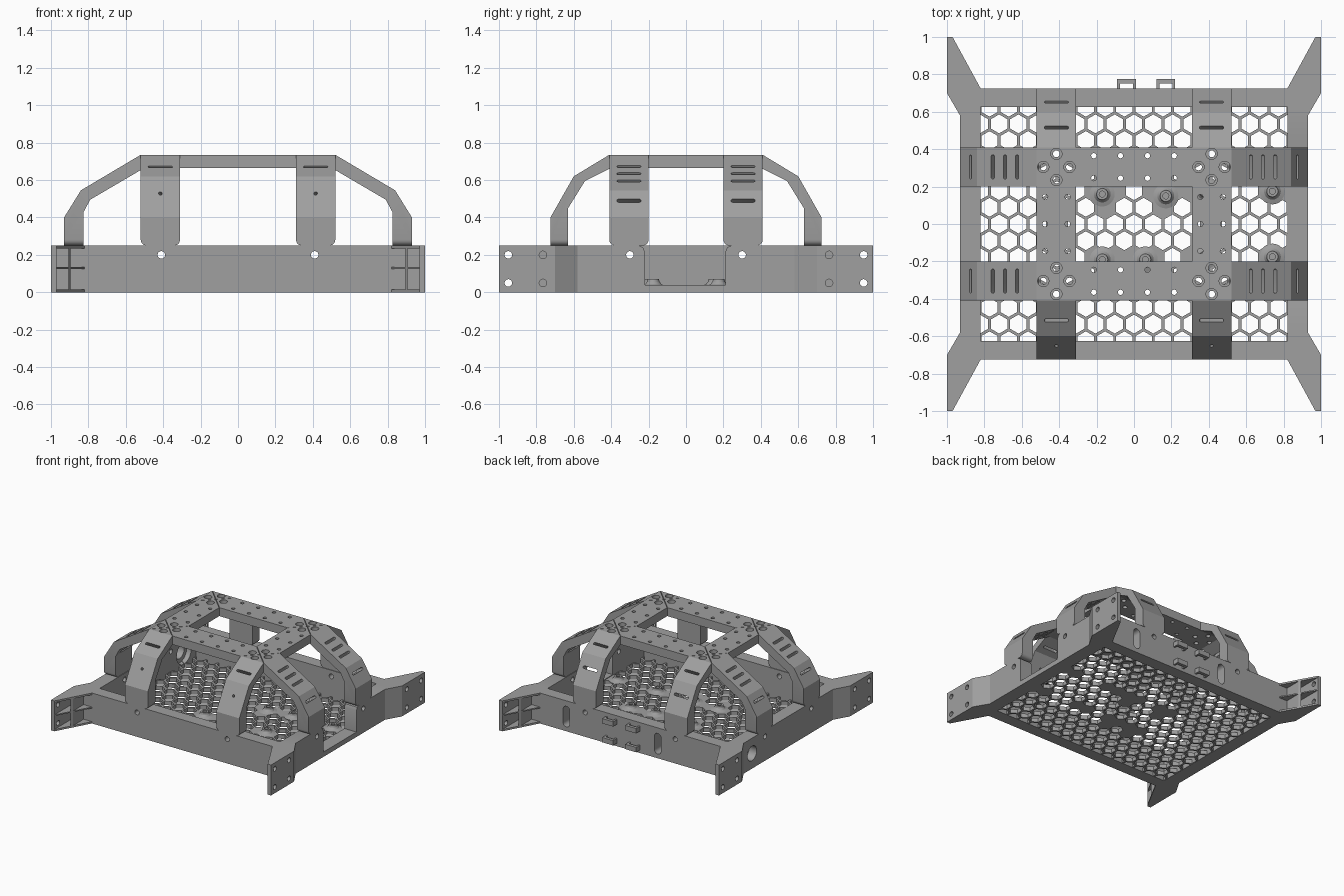
import bpy, bmesh
from math import pi, cos, sin, hypot, atan2, radians, sqrt
from mathutils import Vector, Matrix

cube = bpy.data.objects.get("Cube")
if cube:
    bpy.data.objects.remove(cube)

grey = bpy.data.materials.new("mid_grey")
grey.use_nodes = True
grey.diffuse_color = (0.35, 0.35, 0.35, 1)
grey.node_tree.nodes["Principled BSDF"].inputs["Base Color"].default_value = grey.diffuse_color
parts = []


def finish(bm, name):
    bmesh.ops.recalc_face_normals(bm, faces=bm.faces)
    mesh = bpy.data.meshes.new(name)
    bm.to_mesh(mesh)
    bm.free()
    mesh.materials.append(grey)
    ob = bpy.data.objects.new(name, mesh)
    bpy.context.collection.objects.link(ob)
    parts.append(ob)
    return ob


def add_prism(bm, outline, low, high, matrix=Matrix()):
    rings = [[bm.verts.new(matrix @ Vector((x, y, h))) for x, y in outline] for h in (low, high)]
    bm.faces.new(rings[0][::-1])
    bm.faces.new(rings[1])
    for i in range(len(outline)):
        j = (i + 1) % len(outline)
        bm.faces.new((rings[0][i], rings[0][j], rings[1][j], rings[1][i]))


def prism(name, outline, low, high, matrix=Matrix()):
    bm = bmesh.new()
    add_prism(bm, outline, low, high, matrix)
    return finish(bm, name)


def rect(x0, x1, y0, y1):
    return [(x0, y0), (x1, y0), (x1, y1), (x0, y1)]


def stadium(length, r, n=10):
    # a slot outline, or a circle when length is zero
    ends = [(1, -pi / 2), (-1, pi / 2)]
    return [(s * length / 2 + r * cos(a + pi * i / n), r * sin(a + pi * i / n))
            for s, a in ends for i in range(n + (length > 0))]


def facing(pos, normal, along):
    # frame with z on the normal and x along the slot
    z, x = Vector(normal).normalized(), Vector(along).normalized()
    m = Matrix((x, z.cross(x), z)).transposed().to_4x4()
    m.translation = pos
    return m


def cut(ob, cutters):
    # each cutter: outline, low, high, matrix
    bm = bmesh.new()
    for c in cutters:
        add_prism(bm, *c)
    tool = finish(bm, "cutter")
    parts.remove(tool)
    tool.hide_render = True
    mod = ob.modifiers.new("holes", 'BOOLEAN')
    mod.operation, mod.solver, mod.object, mod.use_self = 'DIFFERENCE', 'EXACT', tool, True
    bpy.context.view_layer.update()
    baked = bpy.data.meshes.new_from_object(ob.evaluated_get(bpy.context.evaluated_depsgraph_get()))
    ob.modifiers.clear()
    ob.data = baked
    bpy.data.objects.remove(tool)


X, Y, Z = Vector((1, 0, 0)), Vector((0, 1, 0)), Vector((0, 0, 1))
WALL, RIM = 0.25, 0.735
LEG_X, LEG_Y = 0.415, 0.305     # centre lines of the arches
HALF = 0.105                    # half width of an arch

# Front and back walls
screw = stadium(0, 0.02)
for s, name in ((-1, "front_wall"), (1, "back_wall")):
    y0, y1 = sorted((s * 0.625, s * 0.725))
    wall = prism(name, rect(-0.93, 0.93, y0, y1), 0, WALL)
    holes = [(screw, -0.2, 0.2, facing((x * 0.41, s * 0.7, 0.2), Y, X)) for x in (-1, 1)]
    if s > 0:
        holes += [(stadium(0.11, 0.03), -0.2, 0.2, facing((x, 0.7, 0.12), Y, Z)) for x in (0.58, -0.25)]
    cut(wall, holes)

# Side walls, one with an access cutout and one with a cable hole
for s, name in ((-1, "right_wall"), (1, "left_wall")):
    x0, x1 = sorted((s * 0.82, s * 0.93))
    wall = prism(name, rect(x0, x1, -0.625, 0.625), 0, WALL)
    holes = [(screw, -0.2, 0.2, facing((s * 0.9, y * 0.3, 0.2), X, Y)) for y in (-1, 1)]
    if s > 0:
        gap = [(-0.22, 0.04), (0.21, 0.04), (0.21, 0.215), (0.22, 0.24), (0.245, 0.251),
               (0.245, 0.3), (-0.255, 0.3), (-0.255, 0.251), (-0.23, 0.24), (-0.22, 0.215)]
        holes.append((gap, -0.2, 0.2, facing((0.9, 0, 0), X, Y)))
    else:
        at = (-0.86, 0.47, 0.125)
        holes += [(stadium(0, 0.06), -0.2, 0.2, facing(at, X, Y)),
                  (stadium(0, 0.095), 0, 0.2, facing(at, X, Y))]
    cut(wall, holes)

# Cable tie loops on the back wall
for x in (-0.04, 0.17):
    for z in (0.045, 0.2):
        loop = prism("tie_loop", rect(x - 0.05, x + 0.05, 0.72, 0.775), z - 0.02, z + 0.02)
        cut(loop, [(rect(x - 0.035, x + 0.035, 0.725, 0.75), z - 0.1, z + 0.1, Matrix())])

# Corner brackets: outer plate, three shelves and an upright rib
plate = [(0.93, 0.58), (1, 0.70), (1, 1), (0.97, 1), (0.97, 0.725), (0.93, 0.725)]
shelf = [(0.82, 0.725), (0.97, 0.725), (0.97, 1)]
rib = [(0.895, 0.725), (0.905, 0.725), (0.905, 0.88), (0.895, 0.862)]
for sx in (-1, 1):
    for sy in (-1, 1):
        flip = Matrix.Diagonal((sx, sy, 1, 1))
        ob = prism("corner_plate", plate, 0, WALL, flip)
        cut(ob, [(screw, -0.05, 0.1, facing((sx * 0.98, sy * y, z), X * sx, Y))
                 for y in (0.765, 0.95) for z in (0.05, 0.2)])
        for low, high in ((0, 0.015), (0.125, 0.135), (0.235, WALL)):
            prism("corner_shelf", shelf, low, high, flip)
        prism("corner_rib", rib, 0.015, 0.235, flip)

# Honeycomb floor, closed around the standoffs
posts = [(-0.17, 0.16), (0.17, 0.15), (-0.17, -0.19), (0.06, -0.19),
         (0.74, 0.175), (0.74, -0.175), (0.38, 0.175), (0.38, -0.175)]
pitch = 0.103
R = pitch / sqrt(3)
bm = bmesh.new()
for row in range(-7, 8):
    for col in range(-9, 10):
        cx, cy = (col + 0.5 * (row % 2)) * pitch, row * R * 1.5
        if abs(cx) > 0.87 or abs(cy) > 0.665:
            continue
        outer, inner = [[bm.verts.new((cx + r * sin(k * pi / 3), cy + r * cos(k * pi / 3), 0.002))
                         for k in range(6)] for r in (R, R * 0.85)]
        for k in range(6):
            n = (k + 1) % 6
            bm.faces.new((outer[k], outer[n], inner[n], inner[k]))
        if any(hypot(cx - x, cy - y) < 0.085 for x, y in posts):
            bm.faces.new(inner)
bmesh.ops.remove_doubles(bm, verts=bm.verts, dist=0.0005)
top = bmesh.ops.extrude_face_region(bm, geom=bm.faces[:], use_keep_orig=True)
bmesh.ops.translate(bm, vec=(0, 0, 0.033), verts=[v for v in top["geom"] if isinstance(v, bmesh.types.BMVert)])
finish(bm, "honeycomb_floor")

# Turned standoffs
for x, y in posts:
    bm = bmesh.new()
    line = [bm.verts.new((x + r, y, z)) for r, z in
            ((0.07, 0.034), (0.045, 0.042), (0.034, 0.055), (0.03, 0.07), (0.016, 0.07), (0.016, 0.036))]
    edges = [bm.edges.new(p) for p in zip(line, line[1:])]
    bmesh.ops.spin(bm, geom=line + edges, cent=(x, y, 0), axis=Z, angle=2 * pi, steps=24, use_merge=True)
    finish(bm, "standoff")

# Arch legs: profile as distance out and height; slots as distance, height, normal, length
side = [(0.93, WALL), (0.93, 0.40), (0.84, 0.545), (0.52, RIM),
        (0.50, 0.665), (0.79, 0.495), (0.825, 0.43), (0.825, WALL)]
end = [(0.725, WALL), (0.725, 0.40), (0.6, 0.62), (0.41, RIM),
       (0.40, 0.665), (0.54, 0.595), (0.63, 0.45), (0.63, WALL)]
side_slots = [(0.875, 0.49, (0.145, 0.09), 0.11)] + [
    (r, z, (0.19, 0.32), 0.11) for r, z in ((0.755, 0.595), (0.69, 0.634), (0.625, 0.673))]
upper = (0.515, 0.67, (0.115, 0.19), 0.11)
front_slots = [upper, (0.655, 0.53, (0.22, 0.125), 0)]
back_slots = [upper, (0.655, 0.53, (0.22, 0.125), 0.11)]


def leg(name, profile, slots, angle, offset):
    turn = Matrix.Translation(offset) @ Matrix.Rotation(angle, 4, 'Z')
    bm = bmesh.new()
    add_prism(bm, profile, -HALF, HALF, facing((0, 0, 0), -Y, X))
    feet = [e for e in bm.edges if all(v.co.z < WALL + 0.01 for v in e.verts)
            and abs(e.verts[0].co.y - e.verts[1].co.y) < 0.01]
    bmesh.ops.bevel(bm, geom=feet, offset=0.03, segments=4, profile=0.5, affect='EDGES')
    bm.transform(turn)
    ob = finish(bm, name)
    cut(ob, [(stadium(length, 0.01), -0.13, 0.05, turn @ facing((r, 0, z), (n[0], 0, n[1]), Y))
             for r, z, n, length in slots])


for s in (-1, 1):
    leg("left_leg", side, side_slots, 0, (0, s * LEG_Y, 0))
    leg("right_leg", side, side_slots, pi, (0, s * LEG_Y, 0))
    leg("front_leg", end, front_slots, -pi / 2, (s * LEG_X, 0, 0))
    leg("back_leg", end, back_slots, pi / 2, (s * LEG_X, 0, 0))

# Top beams with screw holes, counterbores and mitre grooves
small = stadium(0, 0.014)
for s in (-1, 1):
    beam = prism("cross_beam", rect(-0.52, 0.52, s * LEG_Y - HALF, s * LEG_Y + HALF), 0.665, RIM)
    holes = [(small, 0.6, 0.8, Matrix.Translation((x, s * LEG_Y + d, 0)))
             for x in (-0.215, -0.072, 0.072, 0.215) for d in (-0.06, 0.06)]
    for cx in (-LEG_X, LEG_X):
        for k in range(4):
            at = Matrix.Translation((cx + 0.07 * cos(k * pi / 2), s * LEG_Y + 0.07 * sin(k * pi / 2), 0))
            holes += [(stadium(0, 0.03), 0.705, 0.8, at), (stadium(0, 0.018), 0.6, 0.8, at)]
        for tilt in (45, 135):
            groove = Matrix.Translation((cx, s * LEG_Y, 0)) @ Matrix.Rotation(radians(tilt), 4, 'Z')
            holes.append((rect(-0.14, 0.14, -0.002, 0.002), 0.728, 0.8, groove))
    cut(beam, holes)
    beam = prism("long_beam", rect(s * LEG_X - HALF, s * LEG_X + HALF, -0.2, 0.2), 0.665, RIM)
    cut(beam, [(small, 0.6, 0.8, Matrix.Translation((s * LEG_X + d, y, 0)))
               for y in (-0.145, 0, 0.145) for d in (-0.06, 0.06)])

bpy.ops.object.select_all(action='DESELECT')
for ob in parts:
    ob.select_set(True)
bpy.context.view_layer.objects.active = parts[0]
bpy.ops.object.shade_smooth_by_angle(angle=radians(25))
